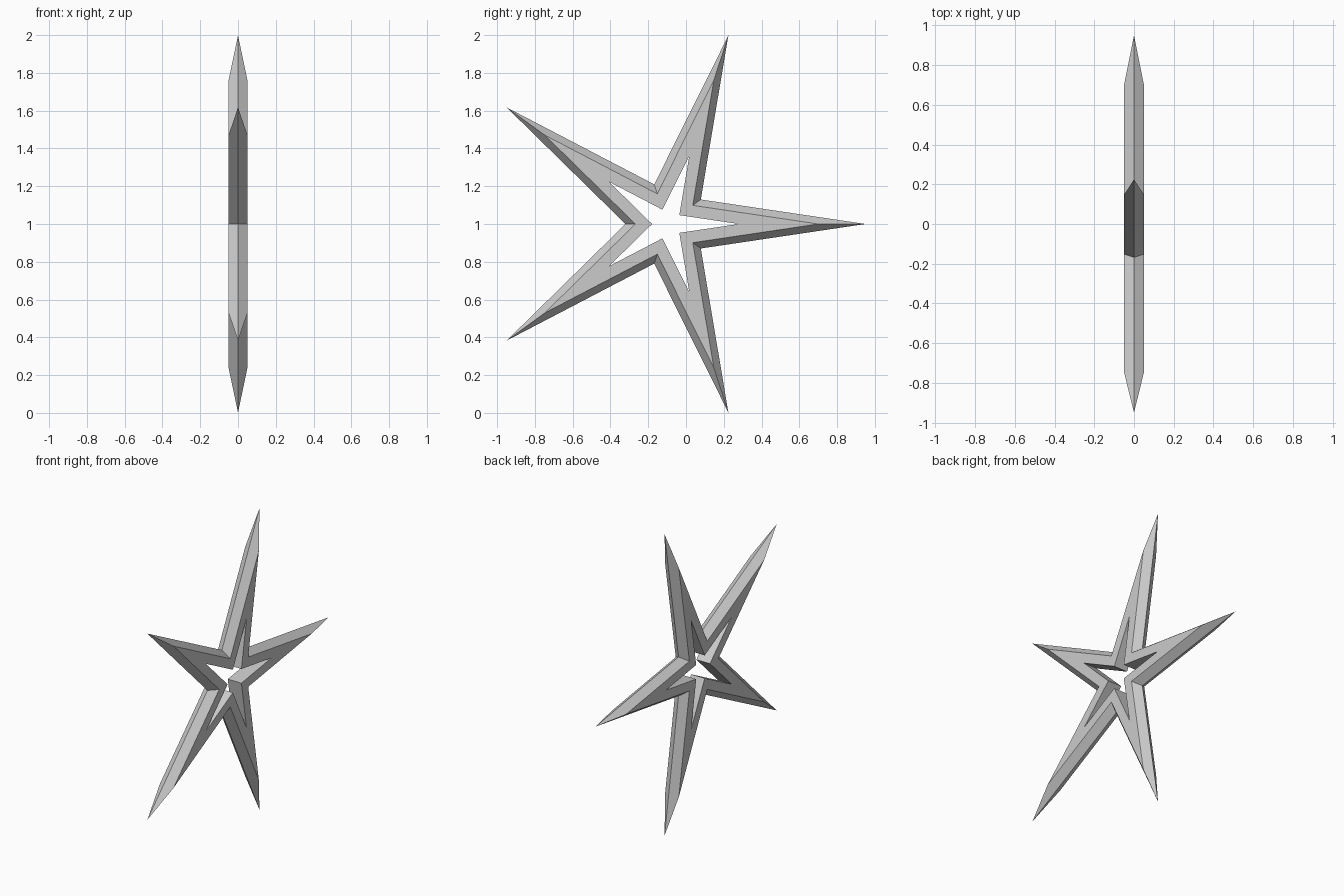
import bpy, bmesh, math

if "Cube" in bpy.data.objects:
    bpy.data.objects.remove(bpy.data.objects["Cube"])

CENTRE_Y, CENTRE_Z = -0.10, 1.0
NOTCH = 0.21          # inner / outer radius ratio of every star outline


def star_ring(bm, x, tip_radius):
    """Ten vertices of a five-pointed star lying in the plane x."""
    ring = []
    for i in range(10):
        r = tip_radius * (NOTCH if i % 2 else 1.0)
        a = math.radians(36 * i)
        ring.append(bm.verts.new((x, CENTRE_Y + r * math.cos(a),
                                  CENTRE_Z + r * math.sin(a))))
    return ring


bm = bmesh.new()
# closed cross-section: outer ridge, front rim, hole edges, back rim
profile = [(0.0, 1.05), (0.05, 0.80), (0.05, 0.38), (-0.05, 0.38), (-0.05, 0.80)]
rings = [star_ring(bm, x, r) for x, r in profile]
for k, a in enumerate(rings):
    b = rings[(k + 1) % len(rings)]
    for i in range(10):
        j = (i + 1) % 10
        bm.faces.new((a[i], a[j], b[j], b[i]))
bmesh.ops.recalc_face_normals(bm, faces=bm.faces)

# star frame
mesh = bpy.data.meshes.new("star_frame")
bm.to_mesh(mesh)
bm.free()
bpy.context.collection.objects.link(bpy.data.objects.new("star_frame", mesh))
